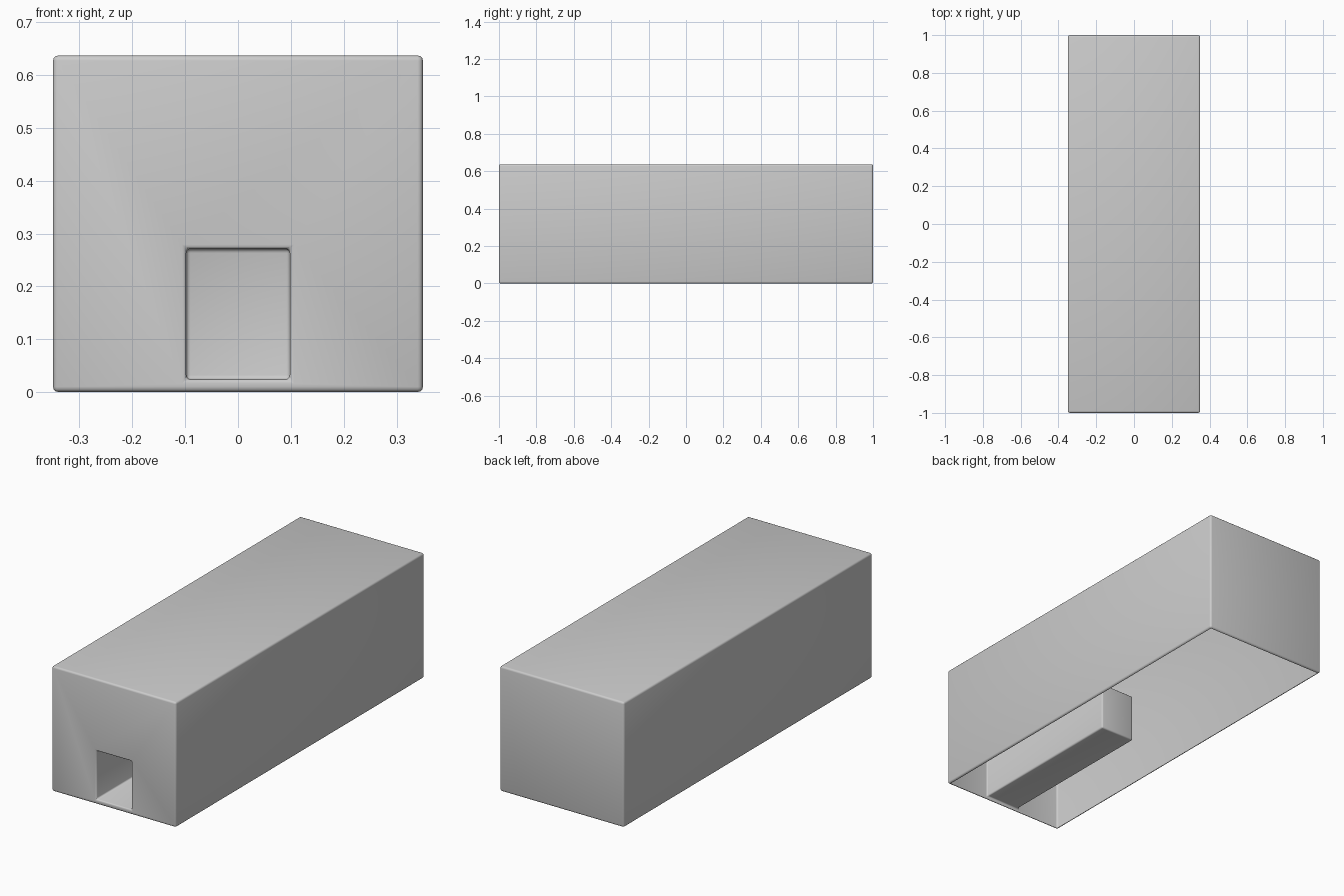
import bpy, bmesh, math
from mathutils import Vector

if "Cube" in bpy.data.objects:
    bpy.data.objects.remove(bpy.data.objects["Cube"])

W, L, H = 0.35, 1.0, 0.637          # half width, half length, height
TX, TZ0, TZ1, TY = 0.098, 0.024, 0.271, -0.125   # recess extents


def ring(bm, x, y, z0, z1):
    """Four corners of a rectangle facing the front."""
    return [bm.verts.new(p) for p in
            ((-x, y, z0), (x, y, z0), (x, y, z1), (-x, y, z1))]


def bridge(bm, a, b):
    for i in range(4):
        j = (i + 1) % 4
        bm.faces.new((a[i], a[j], b[j], b[i]))


bm = bmesh.new()
# Shell: back, sides, front frame, then recessed channel with a closed end
rings = [ring(bm, W, L, 0, H), ring(bm, W, -L, 0, H),
         ring(bm, TX, -L, TZ0, TZ1), ring(bm, TX, TY, TZ0, TZ1)]
for a, b in zip(rings, rings[1:]):
    bridge(bm, a, b)
bm.faces.new(rings[0])
bm.faces.new(rings[-1])
bmesh.ops.recalc_face_normals(bm, faces=bm.faces[:])

# Rounded edges on the outside and around the recess
sharp = [e for e in bm.edges if e.calc_face_angle(0) > math.radians(30)]
outer = [e for e in sharp if any(abs(v.co.x) > 0.3 for v in e.verts)]
inner = [e for e in sharp if e not in outer]
for edges, r in ((outer, 0.01), (inner, 0.008)):
    bmesh.ops.bevel(bm, geom=edges, offset=r, offset_type='OFFSET',
                    segments=3, profile=0.5, affect='EDGES')

# Open underside, leaving the rounded lip
bm.normal_update()
under = [f for f in bm.faces
         if f.normal.z < -0.99 and f.calc_center_median().z < 0.001]
bmesh.ops.delete(bm, geom=under, context='FACES')

mesh = bpy.data.meshes.new("hollow_box_shell")
bm.to_mesh(mesh)
bm.free()
shell = bpy.data.objects.new("hollow_box_shell", mesh)
bpy.context.collection.objects.link(shell)
bpy.context.view_layer.objects.active = shell
shell.select_set(True)
bpy.ops.object.shade_smooth_by_angle(angle=math.radians(35))
